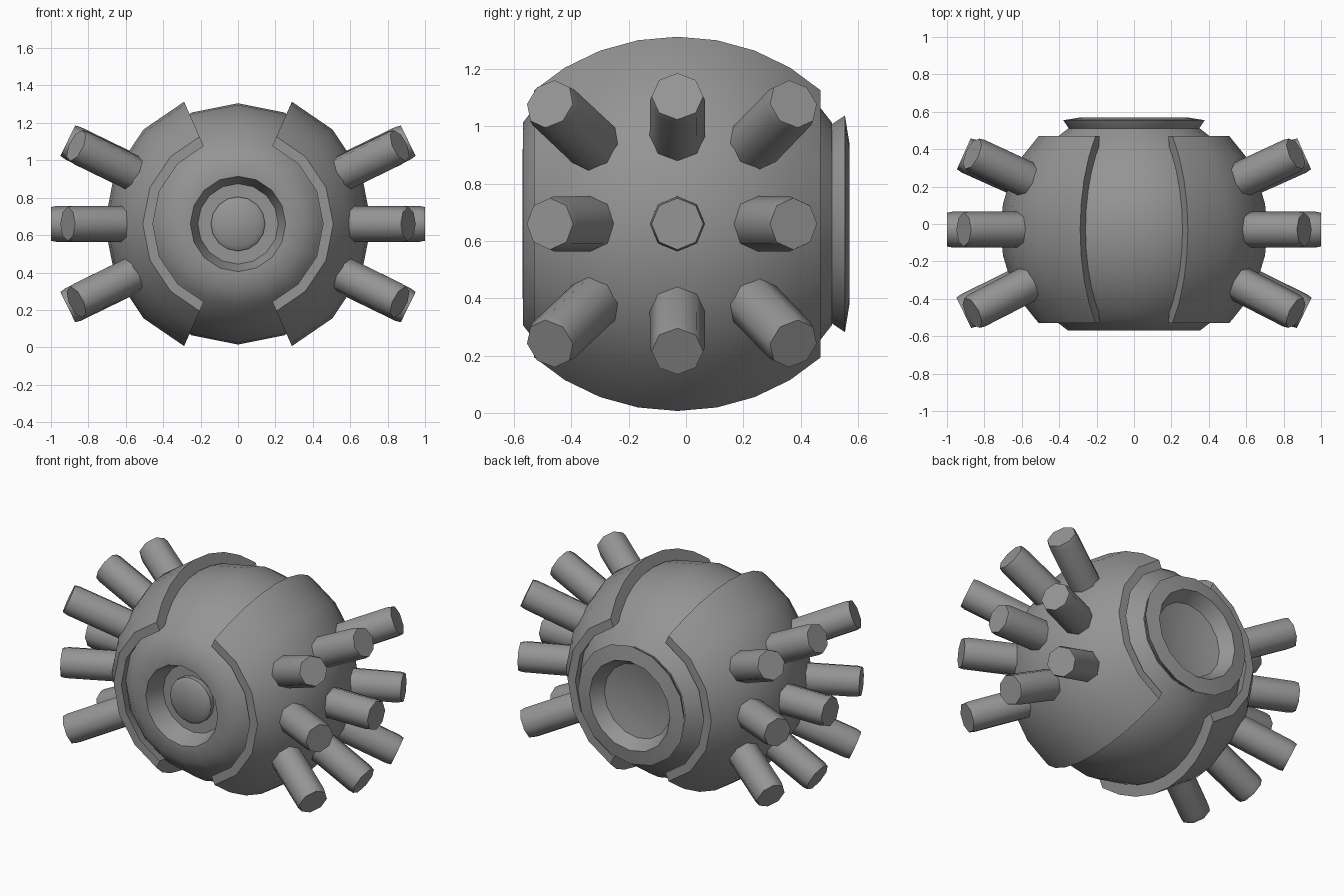
import bpy, bmesh
from math import sin, cos, pi, radians
from mathutils import Vector

old = bpy.data.objects.get("Cube")
if old:
    bpy.data.objects.remove(old, do_unlink=True)

CENTRE = Vector((0, -0.03, 0.66))

grey = bpy.data.materials.new("plain grey")
grey.use_nodes = True
tone = (0.3, 0.3, 0.3, 1)
grey.diffuse_color = tone
grey.node_tree.nodes["Principled BSDF"].inputs["Base Color"].default_value = tone


def finish(bm, name, angle=30):
    bmesh.ops.remove_doubles(bm, verts=bm.verts, dist=0.0001)
    bmesh.ops.recalc_face_normals(bm, faces=bm.faces)
    mesh = bpy.data.meshes.new(name)
    bm.to_mesh(mesh)
    bm.free()
    mesh.materials.append(grey)
    obj = bpy.data.objects.new(name, mesh)
    obj.location = CENTRE
    bpy.context.collection.objects.link(obj)
    bpy.ops.object.select_all(action='DESELECT')
    obj.select_set(True)
    bpy.context.view_layer.objects.active = obj
    bpy.ops.object.shade_smooth_by_angle(angle=radians(angle))
    return obj


def sweep(profile, angles, name, closed_ring, angle=30):
    """Turn a (radius, depth) profile about the front-back axis."""
    bm = bmesh.new()
    rows = [[bm.verts.new((r * sin(a), y, r * cos(a))) for r, y in profile]
            for a in angles]
    n = len(profile)
    pairs = list(zip(rows, rows[1:]))
    if closed_ring:
        pairs.append((rows[-1], rows[0]))
        spans = [(i, i + 1) for i in range(n - 1)]
    else:
        # Closed profile with flat caps at both ends of the arc
        spans = [(i, (i + 1) % n) for i in range(n)]
        bm.faces.new(rows[0])
        bm.faces.new(rows[-1])
    for a, b in pairs:
        for i, j in spans:
            bm.faces.new((a[i], a[j], b[j], b[i]))
    bmesh.ops.dissolve_degenerate(bm, dist=0.0001, edges=bm.edges)
    return finish(bm, name, angle)


def arc(radius, start, end, steps):
    angs = [radians(start + (end - start) * i / steps) for i in range(steps + 1)]
    return [(radius * cos(a), radius * sin(a)) for a in angs]


full_turn = [i * pi / 8 for i in range(16)]

# Core ball with a front socket and stud, and an open back
front = [(0, -0.47), (0.118, -0.47), (0.145, -0.45), (0.145, -0.42),
         (0.215, -0.42), (0.255, -0.54)]
core = front + arc(0.645, -56.8, 56.8, 12)
sweep(core, full_turn, "core_ball", True, 40)

# Flared collar and dished lens at the back
collar = [(0.30, 0.50), (0.345, 0.535), (0.378, 0.585), (0.285, 0.60),
          (0.235, 0.52), (0.16, 0.505), (0.08, 0.497), (0, 0.495)]
sweep(collar, full_turn, "back_collar", True)

# Thick side shells, leaving an open band over the top and underneath
shell = arc(0.714, -44.5, 44.5, 8) + [(0.455, 0.5)] + arc(0.62, 40, -40, 8) + [(0.455, -0.5)]
edge = 23.8
for side, name in ((1, "left_shell"), (-1, "right_shell")):
    turns = [edge, 45, 67.5, 90, 112.5, 135, 180 - edge]
    sweep(shell, [side * radians(t) for t in turns], name, False)


def peg(tip, name):
    """Eight-sided peg pointing outwards from the centre."""
    direction = tip.normalized()
    across = direction.cross(Vector((0, 0, 1))).normalized()
    up = across.cross(direction)
    bm = bmesh.new()
    rings = []
    for radius, spot in ((0.097, direction * 0.55), (0.096, tip - direction * 0.03), (0.09, tip)):
        rings.append([bm.verts.new(spot + radius * (across * sin(k * pi / 4) + up * cos(k * pi / 4)))
                      for k in range(8)])
    for a, b in zip(rings, rings[1:]):
        for k in range(8):
            bm.faces.new((a[k], a[k - 1], b[k - 1], b[k]))
    bm.faces.new(rings[0])
    bm.faces.new(rings[-1])
    finish(bm, name, 50)


# Three by three pegs on each side
reach = (1.0, 0.91, 0.865)
for side, word in ((1, "left"), (-1, "right")):
    for row, dz in (("top", 0.445), ("middle", 0), ("bottom", -0.445)):
        for column, dy in (("front", -0.445), ("centre", 0), ("back", 0.405)):
            off = (dz != 0) + (dy != 0)
            lift = dz * (0.94 if dy else 1)
            peg(Vector((side * reach[off], dy, lift)), f"{word}_{row}_{column}_peg")
